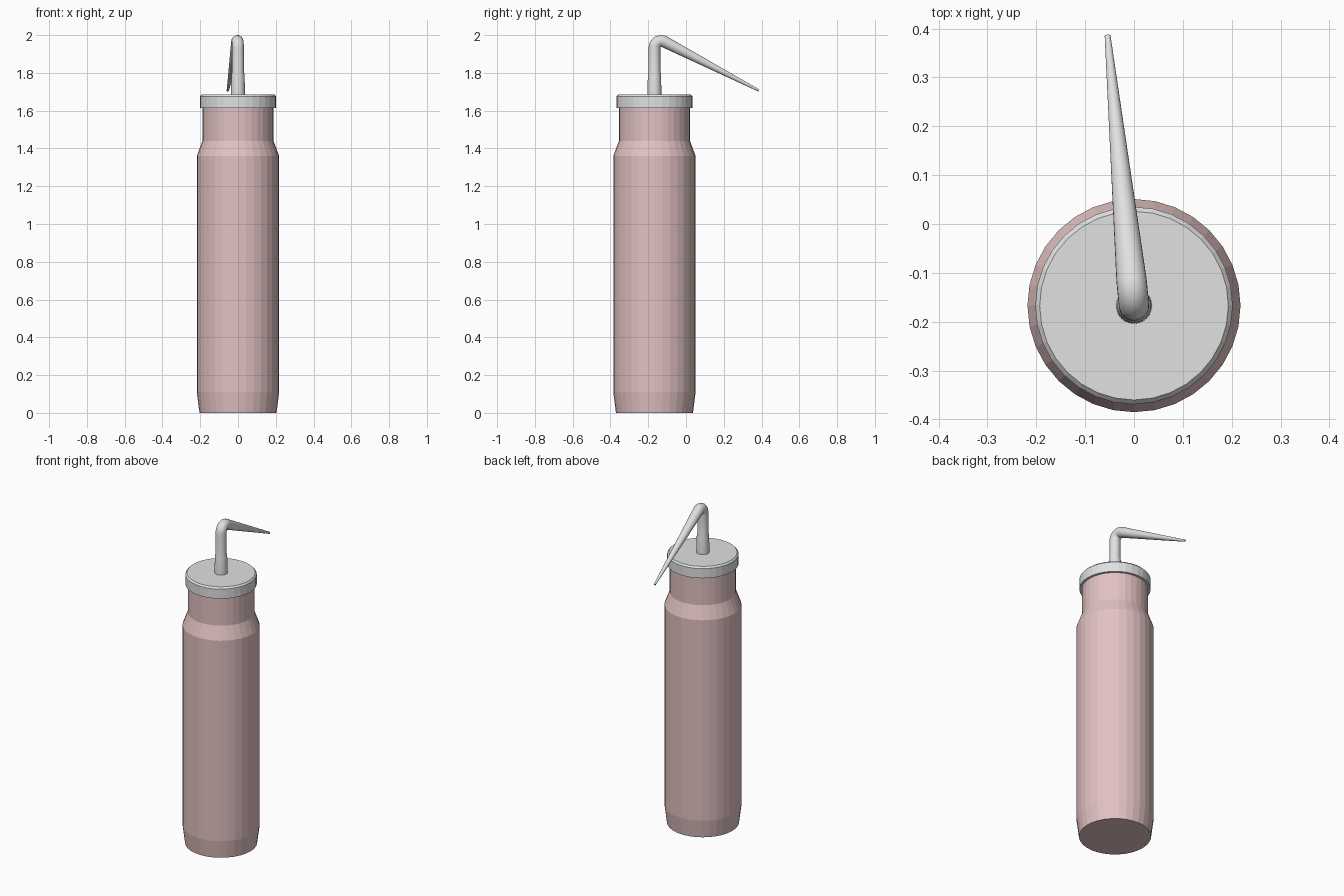
import bpy, bmesh, math
from mathutils import Vector

if "Cube" in bpy.data.objects:
    bpy.data.objects.remove(bpy.data.objects["Cube"], do_unlink=True)

AXIS_Y = -0.167


def make_material(name, colour):
    mat = bpy.data.materials.new(name)
    mat.use_nodes = True
    mat.diffuse_color = colour
    mat.node_tree.nodes["Principled BSDF"].inputs["Base Color"].default_value = colour
    return mat


def loft(name, rings, sides, mat):
    """Skin circles given as (centre, direction, radius) and cap both ends."""
    bm = bmesh.new()
    loops = []
    for centre, direction, radius in rings:
        side = Vector((1, 0, 0))
        side = (side - direction * side.dot(direction)).normalized()
        other = direction.cross(side)
        loop = []
        for i in range(sides):
            a = math.tau * i / sides
            loop.append(bm.verts.new(centre + radius * (side * math.cos(a) + other * math.sin(a))))
        loops.append(loop)
    for low, high in zip(loops, loops[1:]):
        for i in range(sides):
            j = (i + 1) % sides
            bm.faces.new((low[i], low[j], high[j], high[i]))
    bm.faces.new(loops[0][::-1])
    bm.faces.new(loops[-1])
    bmesh.ops.recalc_face_normals(bm, faces=bm.faces)
    mesh = bpy.data.meshes.new(name)
    bm.to_mesh(mesh)
    bm.free()
    mesh.materials.append(mat)
    obj = bpy.data.objects.new(name, mesh)
    bpy.context.collection.objects.link(obj)
    return obj


def turned(profile):
    """Rings stacked on the vertical axis from (radius, height) pairs."""
    return [(Vector((0, AXIS_Y, z)), Vector((0, 0, 1)), r) for r, z in profile]


pink = make_material("soft pink", (0.76, 0.54, 0.54, 1))
grey = make_material("pale grey", (0.75, 0.75, 0.75, 1))

# Bottle body with tapered foot, shoulder and neck
loft("bottle_body", turned([(0.204, 0), (0.218, 0.11), (0.218, 1.36),
                            (0.188, 1.44), (0.188, 1.63)]), 32, pink)

# Lid with a small chamfer on its top edge
loft("lid", turned([(0.202, 1.615), (0.202, 1.675), (0.193, 1.685)]), 32, grey)

# Collar and straight stem of the spout
rings = turned([(0.037, 1.68), (0.035, 1.79), (0.031, 1.81)])

# Bend, swung slightly to one side, followed by the tapering nozzle
bend, start = 0.036, 1.933
tip = Vector((-0.054, 0.385, 1.707))
outward = Vector((tip.x, tip.y - AXIS_Y, 0)).normalized()
up = Vector((0, 0, 1))
pivot = Vector((0, AXIS_Y, start)) + outward * bend
steps = 8
for k in range(steps + 1):
    a = math.radians(117.5) * k / steps
    centre = pivot + bend * (up * math.sin(a) - outward * math.cos(a))
    rings.append((centre, up * math.cos(a) + outward * math.sin(a), 0.031))
rings.append((tip, rings[-1][1], 0.006))
spout = loft("spout", rings, 24, grey)

# Smooth the spout while keeping its end caps crisp
bpy.ops.object.select_all(action='DESELECT')
spout.select_set(True)
bpy.context.view_layer.objects.active = spout
bpy.ops.object.shade_smooth_by_angle(angle=math.radians(30))
